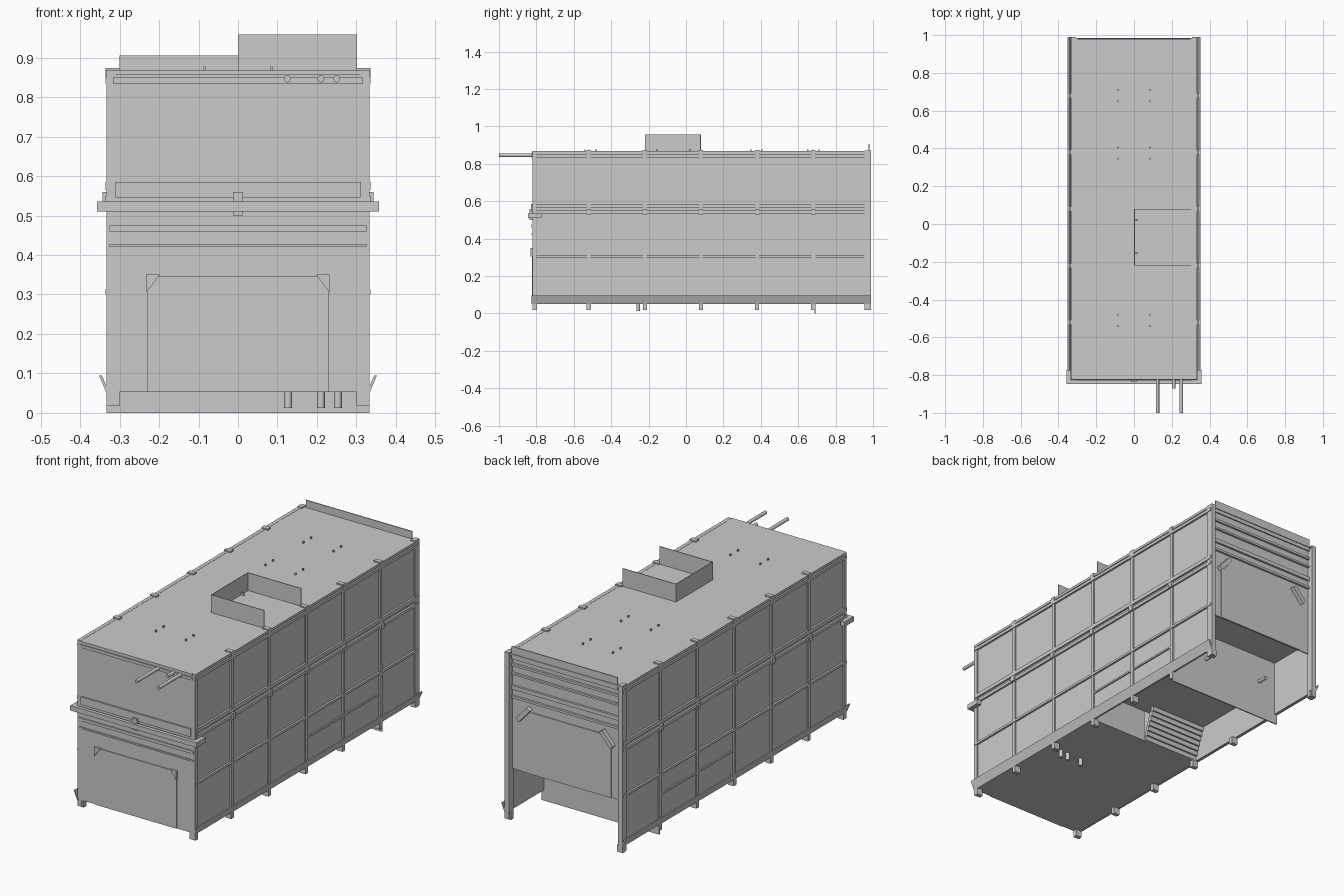
import bpy, bmesh
from math import radians
from mathutils import Matrix


def finish(name, bm):
    bmesh.ops.recalc_face_normals(bm, faces=bm.faces)
    me = bpy.data.meshes.new(name)
    bm.to_mesh(me)
    bm.free()
    ob = bpy.data.objects.new(name, me)
    bpy.context.collection.objects.link(ob)
    return ob


def boxes(name, ranges, mirror=False):
    """One object from (x0, x1, y0, y1, z0, z1) boxes, optionally mirrored in x."""
    bm = bmesh.new()
    for x0, x1, y0, y1, z0, z1 in ranges:
        spans = [(x0, x1), (-x1, -x0)] if mirror else [(x0, x1)]
        for a, b in spans:
            m = Matrix.Translation(((a + b) / 2, (y0 + y1) / 2, (z0 + z1) / 2))
            m = m @ Matrix.Diagonal((b - a, y1 - y0, z1 - z0, 1))
            bmesh.ops.create_cube(bm, size=1, matrix=m)
    return finish(name, bm)


def extrude_y(name, profile, y0, y1, mirror=True):
    """Extrude an x-z profile along y."""
    bm = bmesh.new()
    for s in ((1, -1) if mirror else (1,)):
        f = bm.faces.new([bm.verts.new((s * x, y0, z)) for x, z in profile])
        r = bmesh.ops.extrude_face_region(bm, geom=[f])
        bmesh.ops.translate(bm, vec=(0, y1 - y0, 0),
                            verts=[v for v in r["geom"] if isinstance(v, bmesh.types.BMVert)])
    return finish(name, bm)


def pipe(name, centre, radius, length, along_y):
    m = Matrix.Translation(centre)
    if along_y:
        m = m @ Matrix.Rotation(radians(90), 4, 'X')
    bm = bmesh.new()
    bmesh.ops.create_cone(bm, cap_ends=True, segments=12, radius1=radius,
                          radius2=radius, depth=length, matrix=m)
    ob = finish(name, bm)
    for p in ob.data.polygons:
        p.use_smooth = len(p.vertices) == 4
    return ob


Y0, Y1, TOP, BOT = -0.82, 0.985, 0.867, 0.053
STATIONS = [-0.52, -0.22, 0.08, 0.38, 0.68]

# Main shell
boxes("side_walls", [(0.32, 0.326, Y0, Y1, BOT, TOP)], True)
boxes("roof", [(-0.33, 0.33, Y0, Y1, TOP - 0.008, TOP)])
boxes("front_wall", [(-0.326, 0.326, Y0, Y0 + 0.006, BOT, TOP)])
boxes("rear_wall", [(-0.32, 0.32, 0.955, 0.961, 0.27, TOP)])
boxes("front_floor", [(-0.326, 0.326, Y0, 0.08, BOT, BOT + 0.006)])

# Stepped underside
boxes("middle_floor", [(-0.32, 0.32, 0.08, 0.69, 0.22, 0.226)])
boxes("rear_floor", [(-0.32, 0.32, 0.69, 0.96, 0.34, 0.346)])
boxes("rear_bulkhead", [(-0.333, 0.333, 0.686, 0.692, 0.0, 0.34)])
boxes("middle_bulkhead", [(0, 0.32, 0.075, 0.081, BOT, 0.22)])
boxes("louvre_steps", [(-0.32, 0, 0.075 + i * 0.009, 0.093 + i * 0.009,
                        BOT + i * 0.024, BOT + 0.024 + i * 0.024) for i in range(7)])

# Side framing
boxes("side_posts", [(0.324, 0.333, y - 0.009, y + 0.009, BOT, TOP) for y in STATIONS], True)
boxes("front_corner_posts", [(0.31, 0.333, Y0 - 0.002, Y0 + 0.02, 0.02, TOP)], True)
boxes("rear_corner_posts", [(0.308, 0.333, 0.955, 0.99, 0.02, 0.872)], True)
boxes("side_rails", [(0.324, 0.336, Y0, Y1, z0, z1) for z0, z1 in
                     ((0.535, 0.55), (0.565, 0.585), (0.3, 0.312), (0.835, 0.85))]
      + [(0.324, 0.333, 0.08, 0.68, 0.195, 0.204)], True)
boxes("roof_edge_rails", [(0.315, 0.334, Y0, Y1, 0.855, 0.868)], True)
boxes("roof_edge_clips", [(0.30, 0.336, y - 0.012, y + 0.012, 0.85, 0.874)
                          for y in STATIONS], True)
boxes("rail_clips", [(0.33, 0.343, y - 0.012, y + 0.012, 0.53, 0.56) for y in STATIONS], True)
extrude_y("bottom_flares", [(0.326, 0.05), (0.333, 0.05), (0.352, 0.095), (0.345, 0.095),
                            (0.33, 0.06)], Y0 - 0.005, 0.99)
boxes("feet", [(0.3, 0.333, y - 0.011, y + 0.011, 0.018, BOT)
               for y in [-0.808] + STATIONS + [0.975]], True)

# Front face trim and bumper
boxes("front_trim", [(-0.31, 0.31, Y0 - 0.008, Y0, 0.545, 0.585),
                     (-0.317, 0.317, Y0 - 0.006, Y0, 0.835, 0.85),
                     (-0.317, 0.317, Y0 - 0.004, Y0, 0.856, 0.867),
                     (-0.325, 0.325, Y0 - 0.006, Y0, 0.46, 0.475),
                     (-0.325, 0.325, Y0 - 0.006, Y0, 0.42, 0.428)])
boxes("front_bumper", [(-0.357, 0.357, -0.846, -0.828, 0.51, 0.535),
                       (-0.357, -0.333, -0.846, -0.772, 0.51, 0.535),
                       (0.333, 0.357, -0.846, -0.772, 0.51, 0.535),
                       (-0.013, 0.013, -0.836, Y0, 0.5, 0.56)])
boxes("front_door", [(-0.23, 0.23, Y0 - 0.004, Y0, BOT, 0.345)])
extrude_y("front_door_brackets", [(0.198, 0.35), (0.232, 0.35), (0.232, 0.305)],
          Y0 - 0.012, Y0)

# Rear face trim
boxes("rear_trim", [(-0.31, 0.31, 0.961, 0.972, z0, z1) for z0, z1 in
                    ((0.80, 0.812), (0.755, 0.765), (0.68, 0.70), (0.635, 0.647))])
extrude_y("rear_door", [(-0.25, 0.27), (0.25, 0.27), (0.25, 0.53), (0.2, 0.585),
                        (-0.2, 0.585), (-0.25, 0.53)], 0.961, 0.965, False)
extrude_y("rear_door_brackets", [(0.195, 0.6), (0.215, 0.612), (0.275, 0.545), (0.26, 0.528)],
          0.961, 0.983)
boxes("rear_roof_lip", [(-0.3, 0.3, 0.976, 0.981, 0.84, 0.905)])

# Roof collar, open towards +x
boxes("roof_collar", [(0, 0.004, -0.22, 0.08, TOP, 0.958),
                      (0, 0.302, -0.22, -0.216, TOP, 0.958),
                      (0, 0.302, 0.076, 0.08, TOP, 0.958)])
boxes("roof_pins", [(0.082, 0.088, y - 0.004, y + 0.004, TOP, 0.877)
                    for y in (-0.54, -0.48, 0.345, 0.405, 0.65, 0.71)], True)
boxes("collar_pins", [(0.0, 0.022, y - 0.003, y + 0.003, TOP, 0.88) for y in (-0.155, 0.02)])

# Pipes at the front, under the floor and on the rear bulkhead
for i, (x, y0) in enumerate(((0.125, -1.0), (0.25, -1.0), (0.21, -0.87))):
    pipe(f"front_pipe_{i}", (x, (y0 - 0.8) / 2, 0.846), 0.009, -0.8 - y0, True)
    pipe(f"floor_pipe_{i}", ((0.127, 0.21, 0.253)[i], -0.255, 0.036), 0.01, 0.046, False)
    pipe(f"rear_pipe_{i}", ((0.2, 0.12, -0.22)[i], 0.715, 0.2), 0.009, 0.06, True)
